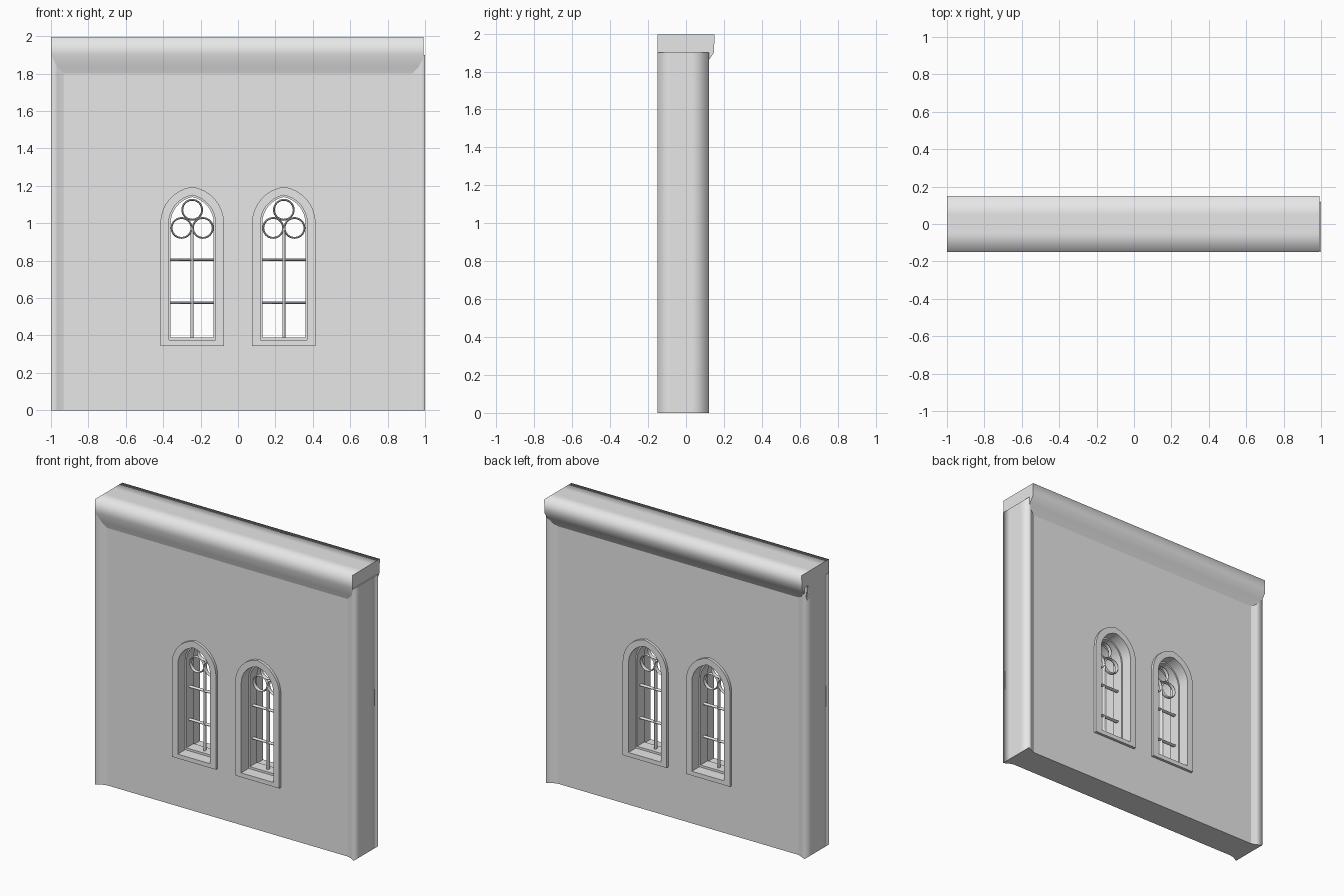
import bpy, bmesh, math
from mathutils import Vector

if "Cube" in bpy.data.objects:
    bpy.data.objects.remove(bpy.data.objects["Cube"])

stone = bpy.data.materials.new("grey_stone")
GREY = (0.8, 0.8, 0.8, 1)
stone.diffuse_color = GREY
stone.use_nodes = True
stone.node_tree.nodes["Principled BSDF"].inputs["Base Color"].default_value = GREY

CENTRE_Y = -0.015
SPRING = 1.0


def finish(name, bm):
    bmesh.ops.recalc_face_normals(bm, faces=bm.faces)
    mesh = bpy.data.meshes.new(name)
    bm.to_mesh(mesh)
    bm.free()
    mesh.materials.append(stone)
    obj = bpy.data.objects.new(name, mesh)
    bpy.context.collection.objects.link(obj)
    return obj


def smooth_by_angle(obj, degrees=35):
    bpy.ops.object.select_all(action='DESELECT')
    obj.select_set(True)
    bpy.context.view_layer.objects.active = obj
    bpy.ops.object.shade_smooth_by_angle(angle=math.radians(degrees))


def extrude(name, points, offset):
    """Solid from a closed outline pushed along an offset."""
    bm = bmesh.new()
    face = bm.faces.new([bm.verts.new(p) for p in points])
    new = bmesh.ops.extrude_face_region(bm, geom=[face], use_keep_orig=True)["geom"]
    verts = [v for v in new if isinstance(v, bmesh.types.BMVert)]
    bmesh.ops.translate(bm, verts=verts, vec=offset)
    return finish(name, bm)


def arch(cx, half, bottom, apex, steps=8):
    """Pointed arch outline as (x, z) pairs."""
    rise = apex - SPRING
    radius = (rise ** 2 + half ** 2) / (2 * half)
    sweep = math.asin(rise / radius)
    side = [(half, bottom)]
    for i in range(steps + 1):
        a = sweep * i / steps
        side.append((half - radius + radius * math.cos(a), SPRING + radius * math.sin(a)))
    mirrored = [(-x, z) for x, z in reversed(side[:-1])]
    return [(cx + x, z) for x, z in side + mirrored]


def arch_ring(name, outer, inner, y0, y1):
    """Hollow arched frame between two outlines."""
    bm = bmesh.new()
    loops = [[bm.verts.new((x, y, z)) for x, z in line]
             for line, y in ((outer, y0), (inner, y0), (inner, y1), (outer, y1))]
    n = len(outer)
    for k in range(4):
        a, b = loops[k], loops[(k + 1) % 4]
        for i in range(n):
            j = (i + 1) % n
            bm.faces.new((a[i], a[j], b[j], b[i]))
    obj = finish(name, bm)
    smooth_by_angle(obj)
    return obj


def rod(name, start, end, radius, depth):
    """Round bar, stretched front to back."""
    a, b = Vector(start), Vector(end)
    bpy.ops.mesh.primitive_cylinder_add(vertices=12, radius=radius, depth=(b - a).length)
    obj = bpy.context.object
    obj.name = name
    obj.data.transform((b - a).to_track_quat('Z', 'Y').to_matrix().to_4x4())
    obj.location = (a + b) / 2
    obj.scale.y = depth / radius
    obj.data.materials.append(stone)
    smooth_by_angle(obj)


# Wall body: plan outline with flared ends
right = [(0.93, -0.118), (0.965, -0.128), (1, -0.15), (1, -0.08),
         (1, 0.03), (1, 0.12), (0.965, 0.1), (0.93, 0.088)]
left = [(-x, y) for x, y in reversed(right)]
wall = extrude("wall", [(x, y, 0) for x, y in right + left], (0, 0, 1.9))
for p in wall.data.polygons:
    p.use_smooth = abs(p.normal.z) < 0.5 and abs(p.center.x) > 0.5

# Coping along the top, with sloped undersides
front = [(-0.118, 1.8), (-0.13, 1.84), (-0.15, 1.9), (-0.15, 1.995), (-0.05, 1.995)]
back = [(0.05, 1.995), (0.15, 1.995), (0.148, 1.9), (0.12, 1.86), (0.088, 1.8)]
coping = extrude("coping", [(-1, y, z) for y, z in front + back], (1.992, 0, 0))
for p in coping.data.polygons:
    p.use_smooth = abs(p.normal.x) < 0.5 and p.normal.z > -0.9

for side, cx in (("right", -0.245), ("left", 0.245)):
    # Window opening cut through the wall
    cutter = extrude("cutter", [(x, -0.5, z) for x, z in arch(cx, 0.15, 0.36, 1.175)], (0, 1, 0))
    cutter.hide_render = True
    mod = wall.modifiers.new("opening", 'BOOLEAN')
    mod.object = cutter
    mod.solver = 'EXACT'
    bpy.context.view_layer.objects.active = wall
    bpy.ops.object.modifier_apply(modifier=mod.name)
    bpy.data.objects.remove(cutter)

    # Stone surround and the thin inner frame
    reveal = arch(cx, 0.125, 0.375, 1.15)
    arch_ring(side + "_window_surround", arch(cx, 0.17, 0.345, 1.195), reveal, -0.137, 0.107)
    arch_ring(side + "_window_inner_frame", arch(cx, 0.13, 0.37, 1.155),
              arch(cx, 0.115, 0.39, 1.14), CENTRE_Y - 0.04, CENTRE_Y + 0.04)

    # Mullion and crossbars
    rod(side + "_mullion", (cx, CENTRE_Y, 0.38), (cx, CENTRE_Y, 0.98), 0.008, 0.014)
    for level, z in (("lower", 0.575), ("upper", 0.805)):
        rod(f"{side}_{level}_crossbar", (cx - 0.12, CENTRE_Y, z),
            (cx + 0.12, CENTRE_Y, z), 0.007, 0.014)

    # Tracery rings
    for k, (dx, z) in enumerate(((-0.057, 0.975), (0.057, 0.975), (0, 1.072))):
        bpy.ops.mesh.primitive_torus_add(
            major_radius=0.053, minor_radius=0.005, major_segments=32, minor_segments=8,
            location=(cx + dx, CENTRE_Y, z), rotation=(math.pi / 2, 0, 0))
        ring = bpy.context.object
        ring.name = f"{side}_tracery_ring_{k + 1}"
        ring.scale.z = 2.8
        ring.data.materials.append(stone)
        smooth_by_angle(ring, 60)
